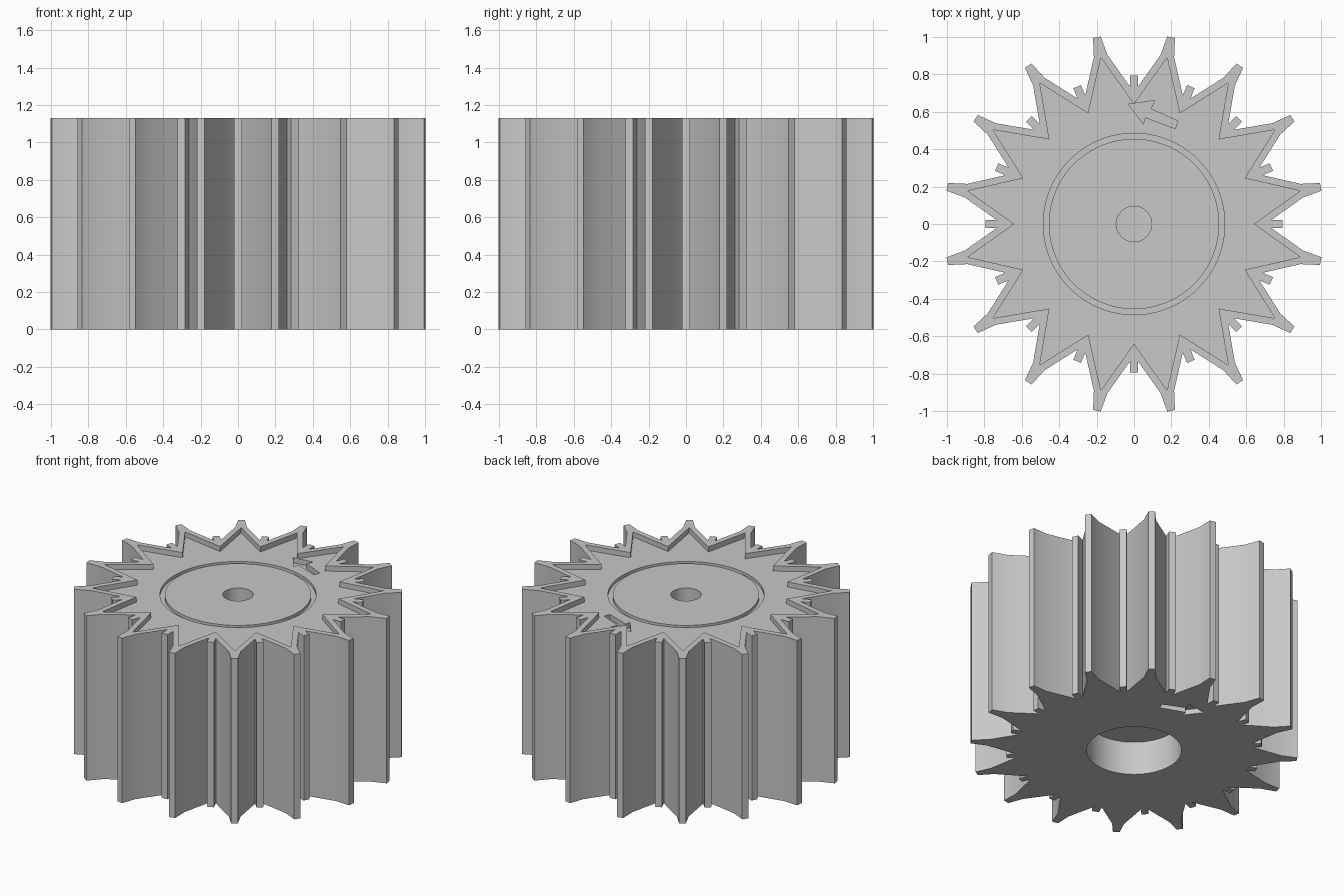
import bpy
import bmesh
from math import cos, sin, pi

cube = bpy.data.objects.get("Cube")
if cube:
    bpy.data.objects.remove(cube, do_unlink=True)

HEIGHT = 1.13
TEETH = 16
STEP = 2 * pi / TEETH
FLOOR = HEIGHT - 0.035   # level of the sunken top face

grey = bpy.data.materials.new("plain_grey")
grey.use_nodes = True
colour = (0.58, 0.58, 0.58, 1)
grey.diffuse_color = colour
grey.node_tree.nodes["Principled BSDF"].inputs["Base Color"].default_value = colour


def prism(name, outline, bottom, top):
    """Extrude a counter-clockwise outline between two heights."""
    bm = bmesh.new()
    face = bm.faces.new([bm.verts.new((x, y, bottom)) for x, y in outline])
    result = bmesh.ops.extrude_face_region(bm, geom=[face])
    for item in result["geom"]:
        if isinstance(item, bmesh.types.BMVert):
            item.co.z = top
    bmesh.ops.recalc_face_normals(bm, faces=bm.faces)
    mesh = bpy.data.meshes.new(name)
    bm.to_mesh(mesh)
    bm.free()
    mesh.materials.append(grey)
    obj = bpy.data.objects.new(name, mesh)
    bpy.context.collection.objects.link(obj)
    return obj


def circle(radius, sides=96):
    return [(radius * cos(2 * pi * i / sides), radius * sin(2 * pi * i / sides))
            for i in range(sides)]


def around(points):
    """Repeat (angle, radial, sideways) points once per tooth."""
    outline = []
    for i in range(TEETH):
        for offset, r, s in points:
            a = i * STEP + offset
            outline.append((r * cos(a) - s * sin(a), r * sin(a) + s * cos(a)))
    return outline


def cut(target, cutter):
    """Subtract a cutter and remove it."""
    cutter.hide_render = True
    mod = target.modifiers.new("cut", "BOOLEAN")
    mod.operation = "DIFFERENCE"
    mod.solver = "EXACT"
    mod.object = cutter
    bpy.context.view_layer.objects.active = target
    bpy.ops.object.modifier_apply(modifier=mod.name)
    bpy.data.objects.remove(cutter, do_unlink=True)


# Toothed drum: a small rib in each valley, then a tooth with a narrow tip
tooth = STEP / 2
drum = prism("toothed_drum", around([
    (0, 0.735, -0.022), (0, 0.795, -0.022), (0, 0.795, 0.022), (0, 0.735, 0.022),
    (tooth, 0.915, -0.037), (tooth, 1.018, -0.021),
    (tooth, 1.018, 0.021), (tooth, 0.915, 0.037)]), 0, HEIGHT)

# Star-shaped recess that leaves a raised rim on the top
cut(drum, prism("star_recess", around([(0, 0.64, 0), (tooth, 0.907, 0)]),
                FLOOR, HEIGHT + 0.1))

# Ring groove on the top face
groove = prism("groove", circle(0.485), FLOOR - 0.02, FLOOR + 0.05)
cut(groove, prism("groove_core", circle(0.455), FLOOR - 0.1, FLOOR + 0.1))
cut(drum, groove)

# Shaft hole on top and wider bore underneath
cut(drum, prism("shaft_hole", circle(0.095, 48), 0.6, HEIGHT + 0.1))
cut(drum, prism("lower_bore", circle(0.295), -0.1, 0.23))

# Direction arrow sunk into the top and bottom faces
arrow = [(-0.03, 0.64), (0.05, 0.535), (0.06, 0.57), (0.22, 0.51),
         (0.235, 0.55), (0.09, 0.615), (0.11, 0.66)]
cut(drum, prism("top_arrow", arrow, FLOOR - 0.035, FLOOR + 0.1))
cut(drum, prism("bottom_arrow", arrow, -0.1, 0.035))

# Smooth round walls, sharp edges elsewhere
bpy.ops.object.select_all(action="DESELECT")
drum.select_set(True)
bpy.context.view_layer.objects.active = drum
bpy.ops.object.shade_smooth_by_angle(angle=pi / 9)
